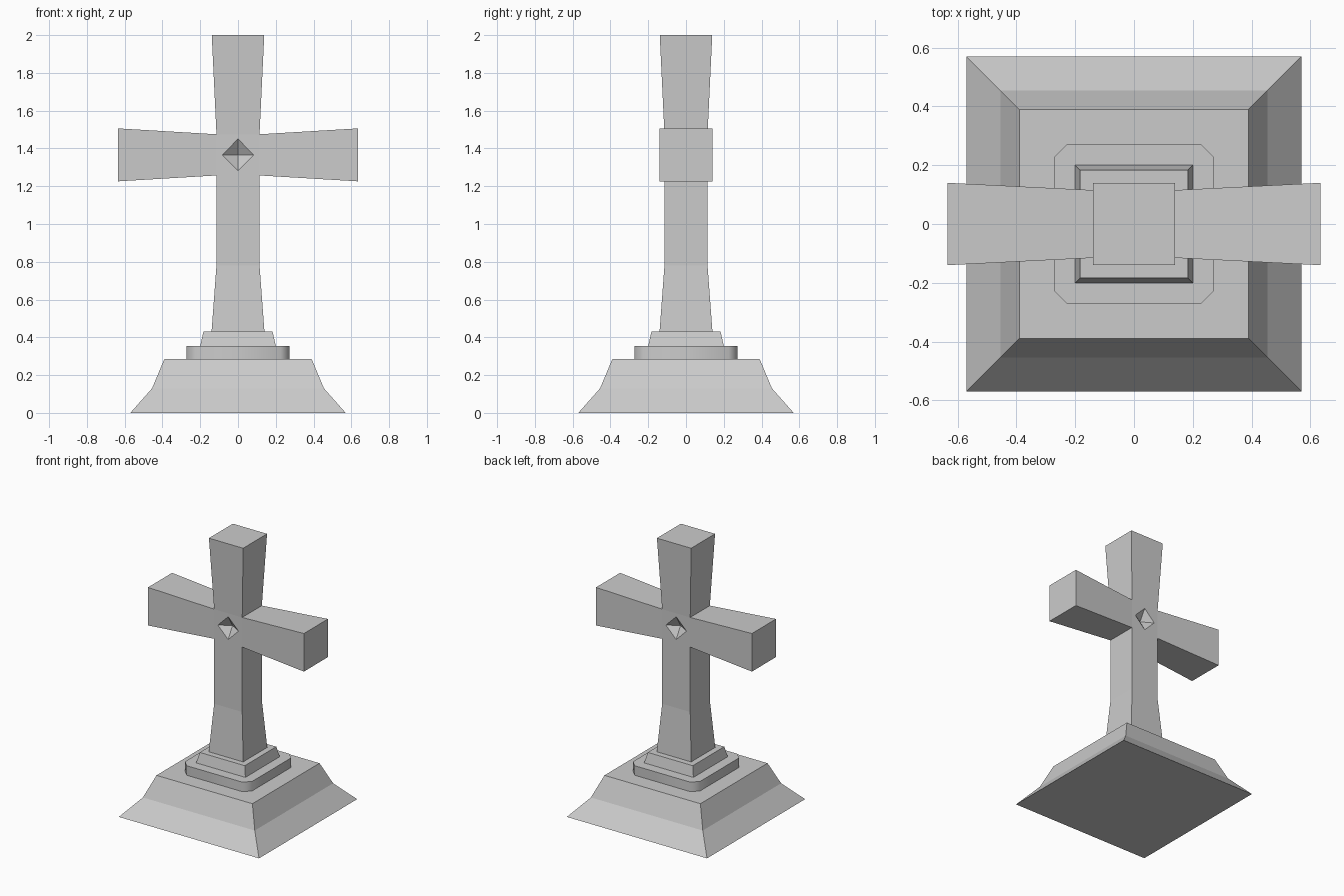
import bpy, bmesh, math
from mathutils import Vector

cube = bpy.data.objects.get("Cube")
if cube:
    bpy.data.objects.remove(cube, do_unlink=True)

stone = bpy.data.materials.new("grey stone")
stone.use_nodes = True
colour = (0.6, 0.6, 0.6, 1)
stone.diffuse_color = colour
stone.node_tree.nodes["Principled BSDF"].inputs["Base Color"].default_value = colour


def ring(bm, half, z, chamfer=0):
    """Square outline of verts, optionally with cut corners."""
    verts = []
    for sx, sy in ((-1, -1), (1, -1), (1, 1), (-1, 1)):
        if chamfer:
            a = (sx * (half - chamfer), sy * half, z)
            b = (sx * half, sy * (half - chamfer), z)
            pair = (a, b) if sx * sy < 0 else (b, a)
            verts += [bm.verts.new(p) for p in pair]
        else:
            verts.append(bm.verts.new((sx * half, sy * half, z)))
    return verts


def stack(bm, levels, chamfer=0):
    """Closed tower through (half width, height) levels; returns side faces per band."""
    rings = [ring(bm, h, z, chamfer) for h, z in levels]
    n = len(rings[0])
    bands = [[bm.faces.new((lo[i], lo[(i + 1) % n], hi[(i + 1) % n], hi[i]))
              for i in range(n)] for lo, hi in zip(rings, rings[1:])]
    bm.faces.new(rings[0][::-1])
    bm.faces.new(rings[-1])
    return bands


def finish(bm, name, smooth=False):
    bmesh.ops.recalc_face_normals(bm, faces=bm.faces)
    mesh = bpy.data.meshes.new(name)
    bm.to_mesh(mesh)
    bm.free()
    mesh.materials.append(stone)
    obj = bpy.data.objects.new(name, mesh)
    bpy.context.collection.objects.link(obj)
    if smooth:
        bpy.ops.object.select_all(action="DESELECT")
        obj.select_set(True)
        bpy.context.view_layer.objects.active = obj
        bpy.ops.object.shade_smooth_by_angle(angle=math.radians(50))
    return obj


# Stepped pedestal
for name, levels, chamfer in (
    ("base", [(0.57, 0), (0.455, 0.13), (0.39, 0.285)], 0),
    ("plinth", [(0.273, 0.285), (0.273, 0.355)], 0.047),
    ("collar", [(0.2, 0.355), (0.183, 0.43)], 0),
):
    bm = bmesh.new()
    stack(bm, levels, chamfer)
    finish(bm, name, smooth=chamfer > 0)

# Cross shaft, flared at top and foot
bm = bmesh.new()
bands = stack(bm, [(0.14, 0.43), (0.114, 0.78), (0.114, 1.257),
                   (0.114, 1.475), (0.139, 2.0)])
front, right, back, left = bands[2]
MID = 1.366

# Flared arms extruded from the sides of the crossing
for face, side in ((right, 1), (left, -1)):
    tip = bmesh.ops.extrude_discrete_faces(bm, faces=[face])["faces"][0]
    for v in tip.verts:
        v.co = (side * 0.634, math.copysign(0.14, v.co.y),
                MID + math.copysign(0.14, v.co.z - MID))

# Diamond-shaped pyramid recess on both faces of the crossing
RADIUS, DEPTH = 0.084, 0.05
for face in (front, back):
    corners = list(face.verts)
    y = corners[0].co.y
    centre = Vector((0, y, MID))
    bm.faces.remove(face)
    diamond = []
    for i in range(4):
        middle = (corners[i].co + corners[(i + 1) % 4].co) / 2
        diamond.append(bm.verts.new(centre + (middle - centre).normalized() * RADIUS))
    apex = bm.verts.new((0, y - math.copysign(DEPTH, y), MID))
    for i in range(4):
        j = (i + 1) % 4
        bm.faces.new((corners[i], corners[j], diamond[i]))
        bm.faces.new((corners[j], diamond[j], diamond[i]))
        bm.faces.new((diamond[i], diamond[j], apex))
finish(bm, "cross")
